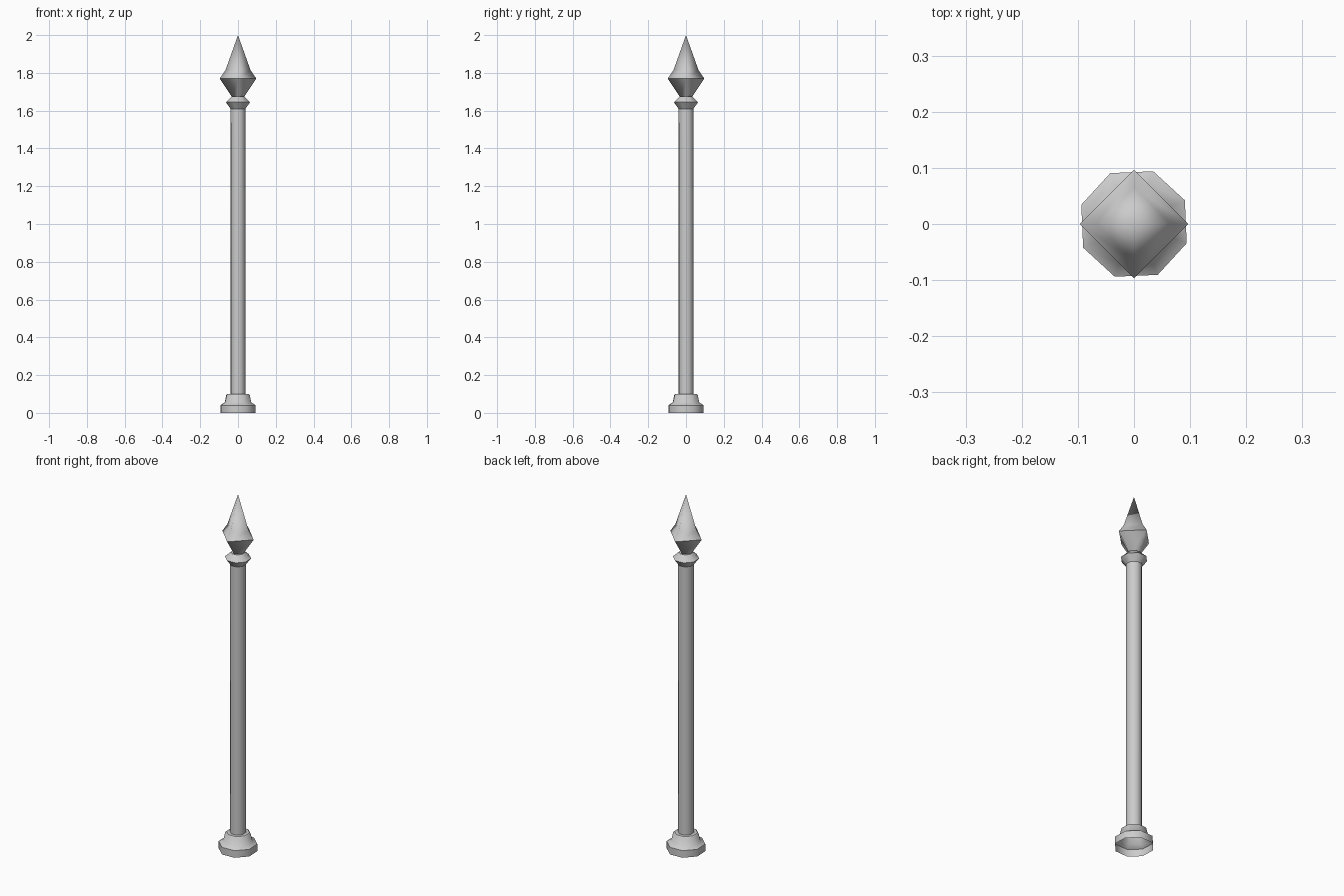
import bpy, bmesh
from math import cos, sin, radians, tau

if "Cube" in bpy.data.objects:
    bpy.data.objects.remove(bpy.data.objects["Cube"])


def lathe(name, sides, turn, profile, sharp=()):
    """Spin (radius, z) points into a faceted solid; radius 0 makes a pole."""
    bm = bmesh.new()
    rings = []
    for r, z in profile:
        if r == 0:
            rings.append([bm.verts.new((0, 0, z))] * sides)
        else:
            angles = [radians(turn) + tau * i / sides for i in range(sides)]
            rings.append([bm.verts.new((r * cos(a), r * sin(a), z)) for a in angles])
    for lo, hi in zip(rings, rings[1:]):
        for i in range(sides):
            j = (i + 1) % sides
            corners = list(dict.fromkeys((lo[i], lo[j], hi[j], hi[i])))
            bm.faces.new(corners).smooth = True
    # Keep the chosen rings crisp
    for k in sharp:
        for i in range(sides):
            edge = bm.edges.get((rings[k][i], rings[k][(i + 1) % sides]))
            if edge:
                edge.smooth = False
    mesh = bpy.data.meshes.new(name)
    bm.to_mesh(mesh)
    bm.free()
    obj = bpy.data.objects.new(name, mesh)
    bpy.context.collection.objects.link(obj)
    return obj


TURN = 25  # slight twist of the octagonal parts

# Stepped octagonal foot, open underneath
lathe("base", 8, TURN,
      [(0.1, 0), (0.1, 0.04), (0.075, 0.055), (0.066, 0.095), (0.06, 0.1), (0.036, 0.1)],
      sharp=(1, 4))

# Long post
lathe("shaft", 8, TURN, [(0.041, 0.1), (0.042, 1.61)])

# Flared collar under the spearhead
lathe("collar", 8, TURN,
      [(0.042, 1.61), (0.068, 1.645), (0.036, 1.675), (0, 1.675)], sharp=(1, 2))

# Four-sided spearhead
lathe("spearhead", 4, 0,
      [(0.03, 1.67), (0.097, 1.77), (0.066, 1.815), (0, 2.0)], sharp=(1,))
